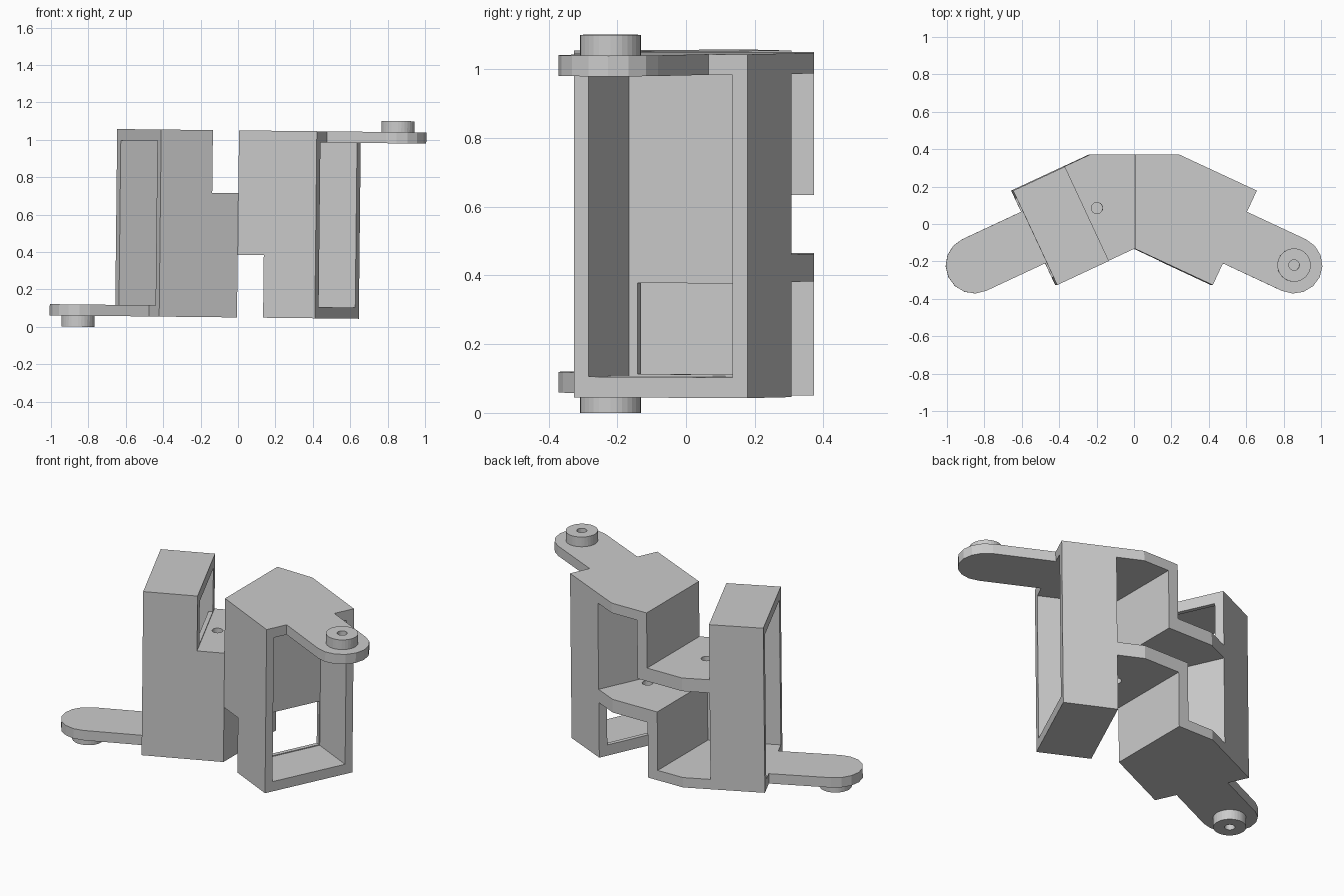
import bpy, bmesh, math

if "Cube" in bpy.data.objects:
    bpy.data.objects.remove(bpy.data.objects["Cube"])

A = math.radians(25)
C, S = math.cos(A), math.sin(A)
MID, TILT = 0.55, 0.011


def loc(u, v):
    """Bracket axes (u outward, v toward the back) to x, y."""
    return (C * u + S * v, -S * u + C * v)


def at_x(x, v):
    """Point on the line v = const at the given x."""
    return loc((x - S * v) / C, v)


def prism(name, pts, z0, z1):
    bm = bmesh.new()
    f = bm.faces.new([bm.verts.new((x, y, z0 - MID)) for x, y in pts])
    r = bmesh.ops.extrude_face_region(bm, geom=[f])
    top = [e for e in r["geom"] if isinstance(e, bmesh.types.BMVert)]
    bmesh.ops.translate(bm, verts=top, vec=(0, 0, z1 - z0))
    bmesh.ops.recalc_face_normals(bm, faces=bm.faces)
    me = bpy.data.meshes.new(name)
    bm.to_mesh(me)
    bm.free()
    ob = bpy.data.objects.new(name, me)
    bpy.context.collection.objects.link(ob)
    return ob


def box(u0, u1, v0, v1):
    return [loc(u0, v0), loc(u1, v0), loc(u1, v1), loc(u0, v1)]


def circle(cx, cy, r, n):
    return [(cx + r * math.cos(2 * math.pi * i / n),
             cy + r * math.sin(2 * math.pi * i / n)) for i in range(n)]


def carve(ob, cutters):
    for c in cutters:
        c.hide_render = True
        m = ob.modifiers.new("cut", 'BOOLEAN')
        m.operation, m.solver, m.object = 'DIFFERENCE', 'EXACT', c
    dg = bpy.context.evaluated_depsgraph_get()
    me = bpy.data.meshes.new_from_object(ob.evaluated_get(dg))
    ob.modifiers.clear()
    ob.data = me
    for c in cutters:
        bpy.data.objects.remove(c)


V0, V1, U1 = -0.12, 0.437, 0.515     # outer faces of the housing
IN0, IN1 = -0.073, 0.39              # inner faces of its side walls

# Hollow housing with a knuckle reaching the centre plane
body = prism("housing_right",
             [at_x(0, V0), loc(U1, V0), loc(U1, V1), (0.235, 0.372), (0, 0.372)],
             0.05, 1.05)


def knuckle(x):
    return [at_x(x, IN0), loc(0.21, IN0), loc(0.21, 0.7), (x, 0.7)]


carve(body, [
    prism("cut_below", box(-0.5, 0.21, -0.5, 0.9), -0.2, 0.385),
    prism("cut_pocket", box(0.235, 0.7, IN0, IN1), 0.11, 0.99),
    prism("cut_window", box(0.1, 0.3, -0.046, 0.385), 0.115, 0.38),
    prism("cut_knuckle", knuckle(0.065), 0.465, 0.99),
    prism("cut_passage", knuckle(-0.1), 0.465, 0.635),
    prism("cut_plate_hole", circle(0.2, 0.085, 0.03, 24), 0.3, 0.55),
])

# Round-ended arm
PU, PV, R = 0.863, 0.16, 0.152
end = [loc(PU + R * math.cos(t), PV + R * math.sin(t))
       for t in (math.pi * (i / 8 - 0.5) for i in range(9))]
arm = prism("arm_right", [loc(U1, PV - R)] + end + [loc(U1, PV + R)], 0.99, 1.05)

# Pivot boss with a blind hole
px, py = loc(PU, PV)
boss = prism("pivot_boss_right", circle(px, py, 0.089, 32), 1.05, 1.109)
carve(boss, [prism("cut_boss_hole", circle(px, py, 0.028, 24), 1.06, 1.2)])

# The left half is the same half turned over about the y axis
for ob in (body, arm, boss):
    other = ob.copy()
    other.name = ob.name.replace("right", "left")
    bpy.context.collection.objects.link(other)
    for o, turn in ((ob, 0), (other, math.pi)):
        o.location.z = MID
        o.rotation_euler.y = TILT + turn
